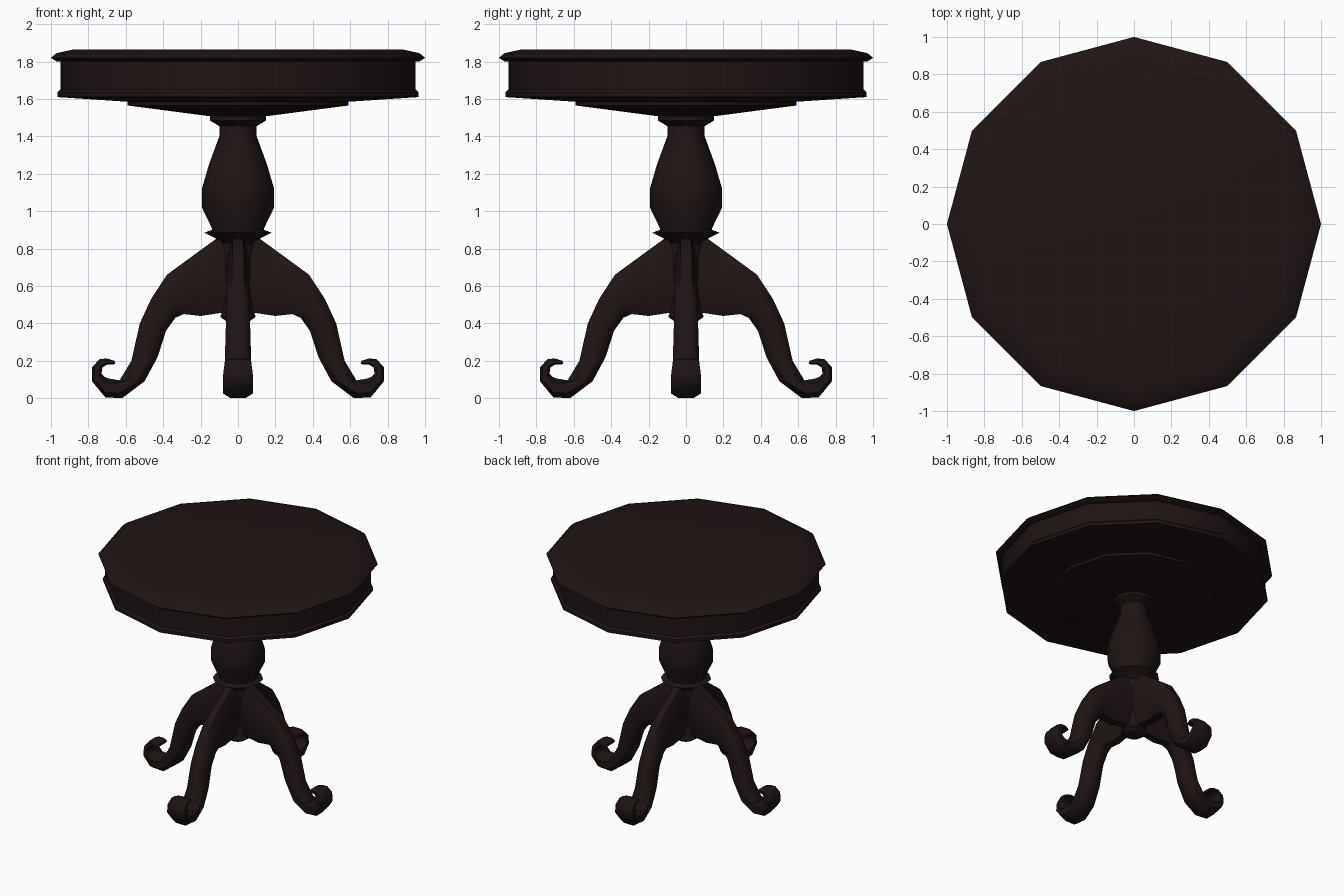
import bpy, bmesh, math
from mathutils import Vector

if "Cube" in bpy.data.objects:
    bpy.data.objects.remove(bpy.data.objects["Cube"])

wood = bpy.data.materials.new("dark_wood")
wood.diffuse_color = (0.014, 0.007, 0.007, 1)
wood.use_nodes = True
wood.node_tree.nodes["Principled BSDF"].inputs["Base Color"].default_value = wood.diffuse_color


def finish(name, bm, angle=35):
    bmesh.ops.recalc_face_normals(bm, faces=bm.faces)
    me = bpy.data.meshes.new(name)
    bm.to_mesh(me)
    bm.free()
    me.materials.append(wood)
    ob = bpy.data.objects.new(name, me)
    bpy.context.collection.objects.link(ob)
    bpy.ops.object.select_all(action='DESELECT')
    ob.select_set(True)
    bpy.context.view_layer.objects.active = ob
    bpy.ops.object.shade_smooth_by_angle(angle=math.radians(angle))
    return ob


def skin(bm, rings):
    """Bridge closed rings of points and cap both ends."""
    rows = [[bm.verts.new(p) for p in ring] for ring in rings]
    n = len(rows[0])
    for a, b in zip(rows, rows[1:]):
        for i in range(n):
            j = (i + 1) % n
            bm.faces.new((a[i], a[j], b[j], b[i]))
    bm.faces.new(rows[0])
    bm.faces.new(rows[-1])


def lathe(name, profile, sides=12):
    bm = bmesh.new()
    skin(bm, [[(r * math.cos(math.tau * i / sides), r * math.sin(math.tau * i / sides), z)
               for i in range(sides)] for r, z in profile])
    return finish(name, bm)


# Twelve-sided top with moulded rim, apron and stepped underside
lathe("table_top", [(0.88, 1.865), (0.97, 1.845), (1.0, 1.82), (0.97, 1.80), (0.95, 1.80),
                    (0.95, 1.65), (0.965, 1.635), (0.965, 1.61), (0.59, 1.585),
                    (0.59, 1.565), (0.13, 1.505)])

# Turned vase-shaped column with collar, ring and hub between the legs
lathe("pedestal", [(0.15, 1.53), (0.15, 1.485), (0.10, 1.455), (0.10, 1.40), (0.155, 1.25),
                   (0.193, 1.12), (0.193, 1.02), (0.14, 0.91), (0.14, 0.90), (0.18, 0.885),
                   (0.12, 0.855), (0.09, 0.83), (0.085, 0.46), (0.095, 0.435), (0.06, 0.41)])

# Scrolled leg: (outer x, z, inner x, z, half width) for each section
stations = [
    (0.05, 0.87, 0.05, 0.46, 0.055), (0.12, 0.85, 0.10, 0.455, 0.055),
    (0.23, 0.77, 0.20, 0.44, 0.06), (0.38, 0.66, 0.29, 0.45, 0.065),
    (0.465, 0.53, 0.335, 0.43, 0.065), (0.525, 0.40, 0.385, 0.36, 0.065),
    (0.57, 0.20, 0.43, 0.22, 0.07), (0.636, 0.09, 0.50, 0.09, 0.075),
    (0.69, 0.105, 0.62, 0.0, 0.08), (0.715, 0.115, 0.71, 0.005, 0.08),
    (0.73, 0.13, 0.78, 0.09, 0.08), (0.725, 0.165, 0.78, 0.165, 0.075),
    (0.70, 0.18, 0.74, 0.21, 0.068), (0.665, 0.18, 0.70, 0.212, 0.065),
    (0.655, 0.185, 0.66, 0.20, 0.055)]
section = [(0, 0.5), (0.25, 1), (0.75, 1), (1, 0.5), (1, -0.5), (0.75, -1), (0.25, -1), (0, -0.5)]


def leg(name, angle):
    bm = bmesh.new()
    rings = []
    for ox, oz, ix, iz, w in stations:
        a, b = Vector((ox, 0, oz)), Vector((ix, 0, iz))
        rings.append([a.lerp(b, t) + Vector((0, s * w, 0)) for t, s in section])
    skin(bm, rings)
    finish(name, bm, 50).rotation_euler.z = math.radians(angle)


for name, angle in (("right_leg", 0), ("back_leg", 90), ("left_leg", 180), ("front_leg", 270)):
    leg(name, angle)
